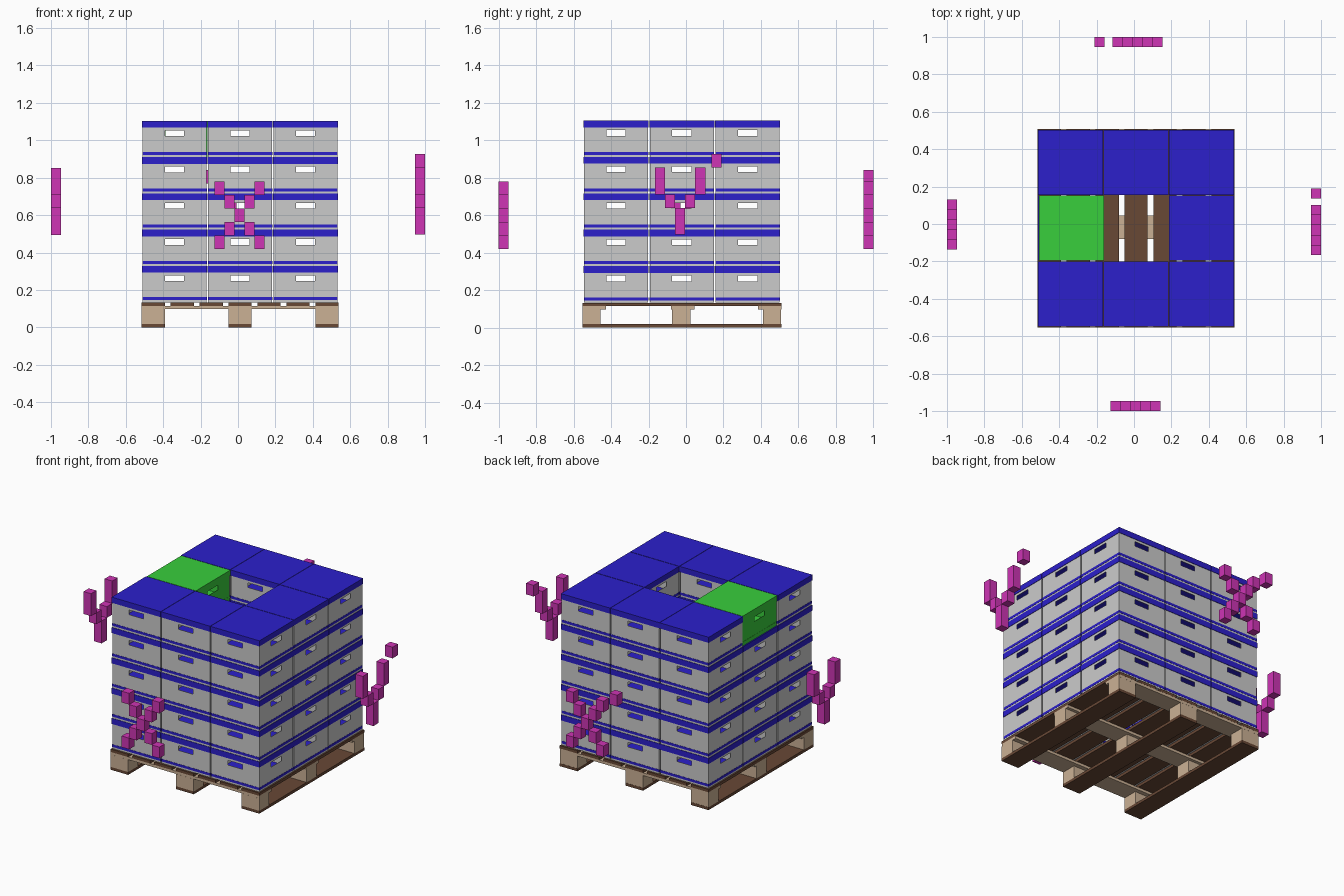
import bpy, bmesh

if "Cube" in bpy.data.objects:
    bpy.data.objects.remove(bpy.data.objects["Cube"])

def material(name, rgb):
    m = bpy.data.materials.new(name)
    m.diffuse_color = (*rgb, 1)
    m.use_nodes = True
    m.node_tree.nodes["Principled BSDF"].inputs["Base Color"].default_value = m.diffuse_color
    return m

BLUE = material("blue_plastic", (0.025, 0.014, 0.60))
GREY = material("light_grey", (0.60, 0.60, 0.60))
GREEN = material("green_plastic", (0.04, 0.62, 0.045))
PINK = material("magenta", (0.62, 0.035, 0.46))
TAN = material("pale_wood", (0.60, 0.44, 0.30))
BROWN = material("dark_wood", (0.14, 0.065, 0.036))

def mesh_of_blocks(name, blocks, mats):
    """blocks: (x0, x1, y0, y1, z0, z1, material slot)"""
    bm = bmesh.new()
    for x0, x1, y0, y1, z0, z1, slot in blocks:
        vs = bmesh.ops.create_cube(bm, size=1)["verts"]
        for v in vs:
            v.co = ((x0 + x1) / 2 + v.co.x * (x1 - x0),
                    (y0 + y1) / 2 + v.co.y * (y1 - y0),
                    (z0 + z1) / 2 + v.co.z * (z1 - z0))
        for f in {f for v in vs for f in v.link_faces}:
            f.material_index = slot
    me = bpy.data.meshes.new(name)
    bm.to_mesh(me)
    bm.free()
    for m in mats:
        me.materials.append(m)
    return me

def place(name, me, loc=(0, 0, 0)):
    ob = bpy.data.objects.new(name, me)
    ob.location = loc
    bpy.context.collection.objects.link(ob)

CX, CY = 0.011, -0.022

# pallet: bottom runners, blocks, cross bars, top deck
xs = [CX - 0.465, CX, CX + 0.465]
bars = [CY - 0.468, CY + 0.004, CY + 0.468]
blocks_y = [(-0.553, -0.455), (-0.075, 0.025), (0.41, 0.508)]
Y0, Y1 = -0.553, 0.509
place("bottom_runners", mesh_of_blocks("bottom_runners",
      [(x - .0625, x + .0625, Y0, Y1, 0, .018, 0) for x in xs], [BROWN]))
place("pallet_blocks", mesh_of_blocks("pallet_blocks",
      [(x - .0625, x + .0625, a, b, .018, .097, 0) for x in xs for a, b in blocks_y], [TAN]))
place("cross_bars", mesh_of_blocks("cross_bars",
      [(CX - .5275, CX + .5275, y - .0625, y + .0625, .097, .114, 0) for y in bars], [TAN]))
place("deck_boards", mesh_of_blocks("deck_boards",
      [(CX + k * .155 - .0625, CX + k * .155 + .0625, Y0, Y1, .114, .132, 0)
       for k in range(-3, 4)], [BROWN]))

# crate: four thin walls, each framing a handle hole, with base rim and lid
def crate_mesh(name, body, trim):
    h, t, lid, hw = 0.171, 0.003, 0.1738, 0.0515
    z0, z1, za, zb = 0, 0.165, 0.113, 0.143
    out = [(-h, h, -h, h, 0, 0.012, 0),
           (-h - .0012, h + .0012, -h - .0012, h + .0012, 0.011, 0.027, 1),
           (-lid, lid, -lid, lid, 0.158, 0.194, 1)]
    frame = [(-h, h, z0, za), (-h, h, zb, z1), (-h, -hw, za, zb), (hw, h, za, zb)]
    for s in (-1, 1):
        a, b = sorted((s * h, s * (h - t)))
        for u0, u1, w0, w1 in frame:
            out.append((u0, u1, a, b, w0, w1, 0))
            out.append((a, b, u0, u1, w0, w1, 0))
    return mesh_of_blocks(name, out, [body, trim])

blue_crate = crate_mesh("blue_lid_crate", GREY, BLUE)
green_crate = crate_mesh("green_crate", GREEN, GREEN)

# five layers of eight crates around an open shaft
for layer in range(5):
    for i in (-1, 0, 1):
        for j in (-1, 0, 1):
            if i == 0 and j == 0:
                continue
            special = layer == 4 and i == -1 and j == 0
            place("green_crate" if special else "crate",
                  green_crate if special else blue_crate,
                  (CX + i * .35 + (.004 if special else 0), CY + j * .351,
                   .134 + layer * .194))

# floating side markers made of small blocks: (column, row) cells from the centre
W, H = 0.0535, 0.0718
cross = [(c, r) for c in range(-2, 3) for r in range(-2, 3) if abs(c) == abs(r)]
fork = [(0, -2), (0, -1), (-1, 0), (1, 0), (-2, 1), (2, 1), (-2, 2), (2, 2)]

def marker(name, cells, axis, side, centre, z, dot=None):
    d0, d1 = sorted((side * 0.9465, side * 1.0))
    spans = [(centre + c * W, z + r * H) for c, r in cells] + ([dot] if dot else [])
    out = []
    for u, w in spans:
        a, b = (u - W / 2, u + W / 2), (d0, d1)
        p = (a + b) if axis == "y" else (b + a)
        out.append((*p, w - H / 2, w + H / 2, 0))
    place(name, mesh_of_blocks(name, out, [PINK]))

marker("front_marker", cross, "y", -1, 0.009, 0.599)
marker("back_marker", cross, "y", 1, 0.018, 0.599, (-0.185, 0.806))
marker("left_marker", fork, "x", -1, -0.002, 0.673)
marker("right_marker", fork, "x", 1, -0.031, 0.675, (0.163, 0.891))
